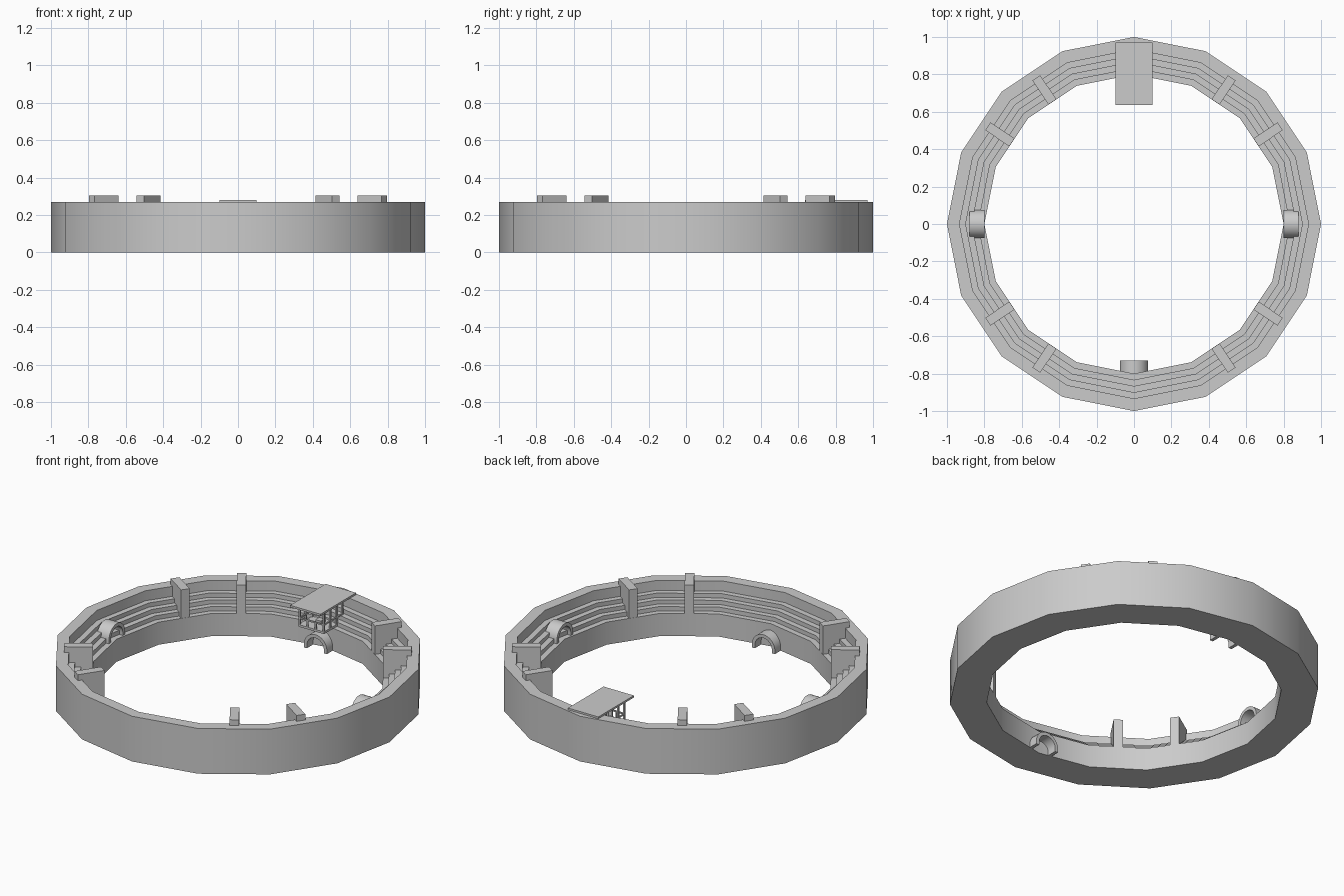
import bpy, bmesh
from math import sin, cos, pi, radians
from mathutils import Matrix, Vector

if "Cube" in bpy.data.objects:
    bpy.data.objects.remove(bpy.data.objects["Cube"])


def finish(name, bm, smooth=False):
    bmesh.ops.recalc_face_normals(bm, faces=bm.faces)
    me = bpy.data.meshes.new(name)
    bm.to_mesh(me)
    bm.free()
    ob = bpy.data.objects.new(name, me)
    bpy.context.collection.objects.link(ob)
    if smooth:
        bpy.ops.object.select_all(action='DESELECT')
        ob.select_set(True)
        bpy.context.view_layer.objects.active = ob
        bpy.ops.object.shade_smooth_by_angle(angle=radians(30))
    return ob


def box(name, lo, hi, rot=0):
    lo, hi = Vector(lo), Vector(hi)
    bm = bmesh.new()
    bmesh.ops.create_cube(bm, size=1)
    m = Matrix.Rotation(rot, 4, 'Z') @ Matrix.Translation((lo + hi) / 2) @ Matrix.Diagonal((*(hi - lo), 1))
    bm.transform(m)
    return finish(name, bm)


def revolve(name, profile, n):
    bm = bmesh.new()
    rings = [[bm.verts.new((r * cos(2 * pi * i / n), r * sin(2 * pi * i / n), z))
              for r, z in profile] for i in range(n)]
    k = len(profile)
    for i in range(n):
        a, b = rings[i], rings[(i + 1) % n]
        for j in range(k):
            bm.faces.new((a[j], b[j], b[(j + 1) % k], a[(j + 1) % k]))
    return finish(name, bm, True)


def arch(name, r0, r1, base, rot):
    # half ring on short legs, extruded along the radius
    outer, inner, leg, n = 0.076, 0.056, 0.02, 16
    bm = bmesh.new()
    sections = []
    pts = [(1, 0)] + [(cos(pi * i / n), sin(pi * i / n)) for i in range(n + 1)] + [(-1, 0)]
    for i, (c, s) in enumerate(pts):
        z = base if i in (0, len(pts) - 1) else base + leg
        sections.append([bm.verts.new((x, r * c, z + r * s))
                         for x, r in ((r0, inner), (r0, outer), (r1, outer), (r1, inner))])
    for a, b in zip(sections, sections[1:]):
        for j in range(4):
            bm.faces.new((a[j], b[j], b[(j + 1) % 4], a[(j + 1) % 4]))
    bm.faces.new(sections[0])
    bm.faces.new(sections[-1])
    bm.transform(Matrix.Rotation(rot, 4, 'Z'))
    return finish(name, bm, True)


# stepped seating ring with outer wall
profile = [(1, 0), (1, 0.27), (0.933, 0.27)]
for i in range(3, -1, -1):
    z = 0.135 + 0.025 * i
    profile += [(0.8 + 0.0333 * (i + 1), z), (0.8 + 0.0333 * i, z)]
profile.append((0.8, 0))
revolve("arena_ring", profile, 16)

# dividing walls across the steps
for q in range(4):
    for a in (33.75, 56.25):
        box("divider_wall", (0.785, -0.025, 0.13), (0.94, 0.025, 0.305), radians(a + 90 * q))

# entrance arches: two at floor level, two up on the steps
for s in (1, -1):
    arch("floor_arch", 0.73, 0.80, 0, s * pi / 2)
    arch("stand_arch", 0.80, 0.88, 0.132, 0 if s > 0 else pi)

# canopied balcony
box("balcony_roof", (-0.1, 0.635, 0.269), (0.1, 0.97, 0.281))
box("balcony_floor", (-0.085, 0.69, 0.137), (0.085, 0.88, 0.15))
for s in (-1, 1):
    for y in (0.695, 0.755, 0.815, 0.87):
        box("balcony_post", (s * 0.08 - 0.005, y - 0.005, 0.15), (s * 0.08 + 0.005, y + 0.005, 0.27))
    box("side_rail", (s * 0.08 - 0.004, 0.695, 0.185), (s * 0.08 + 0.004, 0.87, 0.193))
    box("front_post", (s * 0.027 - 0.004, 0.691, 0.15), (s * 0.027 + 0.004, 0.699, 0.187))
box("front_rail", (-0.08, 0.691, 0.185), (0.08, 0.699, 0.193))

# seat of honour
box("seat", (-0.018, 0.755, 0.15), (0.018, 0.79, 0.172))
box("seat_back", (-0.018, 0.79, 0.15), (0.018, 0.798, 0.21))
